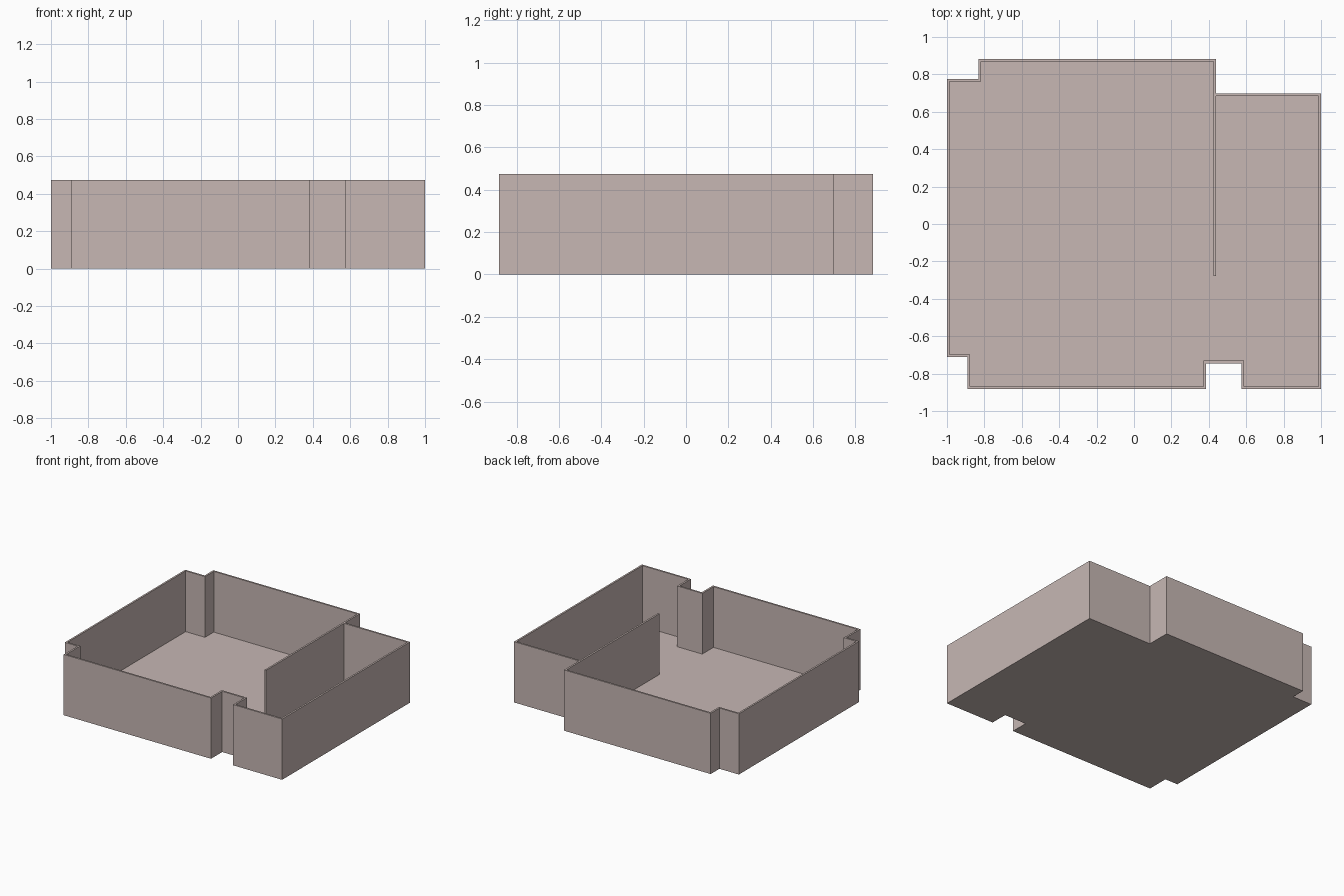
import bpy
import bmesh
from mathutils import Vector

if "Cube" in bpy.data.objects:
    bpy.data.objects.remove(bpy.data.objects["Cube"], do_unlink=True)

HEIGHT = 0.475
THICK = 0.014

# Warm grey plaster for the whole model
plaster = bpy.data.materials.new("warm_grey_plaster")
plaster.use_nodes = True
colour = (0.57, 0.475, 0.455, 1)
plaster.diffuse_color = colour
plaster.node_tree.nodes["Principled BSDF"].inputs["Base Color"].default_value = colour

# Outer footprint, counter-clockwise from the front left corner
outline = [Vector(p) for p in (
    (-0.89, -0.883), (0.385, -0.883), (0.385, -0.745), (0.575, -0.745),
    (0.575, -0.883), (1, -0.883), (1, 0.698), (0.438, 0.698),
    (0.438, 0.883), (-0.832, 0.883), (-0.832, 0.775), (-1, 0.775),
    (-1, -0.712), (-0.89, -0.712))]


def inset(points, distance):
    """Move every edge of a right-angled outline inwards."""
    result = []
    for i, p in enumerate(points):
        before = (p - points[i - 1]).normalized()
        after = (points[(i + 1) % len(points)] - p).normalized()
        normals = Vector((-before.y, before.x)) + Vector((-after.y, after.x))
        result.append(p + normals * distance)
    return result


def finish(name, bm):
    mesh = bpy.data.meshes.new(name)
    bm.to_mesh(mesh)
    bm.free()
    mesh.materials.append(plaster)
    obj = bpy.data.objects.new(name, mesh)
    bpy.context.collection.objects.link(obj)
    return obj


def ring(bm, points, z):
    return [bm.verts.new((p.x, p.y, z)) for p in points]


# Floor sheet filling the footprint
bm = bmesh.new()
bm.faces.new(list(reversed(ring(bm, outline, 0))))
finish("floor", bm)

# Thin outer walls with a flat rim, standing on the floor
bm = bmesh.new()
inner = inset(outline, THICK)
loops = [ring(bm, outline, 0), ring(bm, outline, HEIGHT),
         ring(bm, inner, HEIGHT), ring(bm, inner, 0)]
for low, high in zip(loops, loops[1:]):
    for i in range(len(low)):
        j = (i + 1) % len(low)
        bm.faces.new((low[i], low[j], high[j], high[i]))
finish("outer_walls", bm)

# Partition wall running in from the back step, open at the room's front
bm = bmesh.new()
left, right, front, back = 0.438 - THICK, 0.438, -0.277, 0.698 - THICK
plan = [Vector(p) for p in ((left, front), (right, front), (right, back), (left, back))]
base, top = ring(bm, plan, 0), ring(bm, plan, HEIGHT)
bm.faces.new(top)
for i in (3, 0, 1):
    j = (i + 1) % 4
    bm.faces.new((base[i], base[j], top[j], top[i]))
finish("partition_wall", bm)
